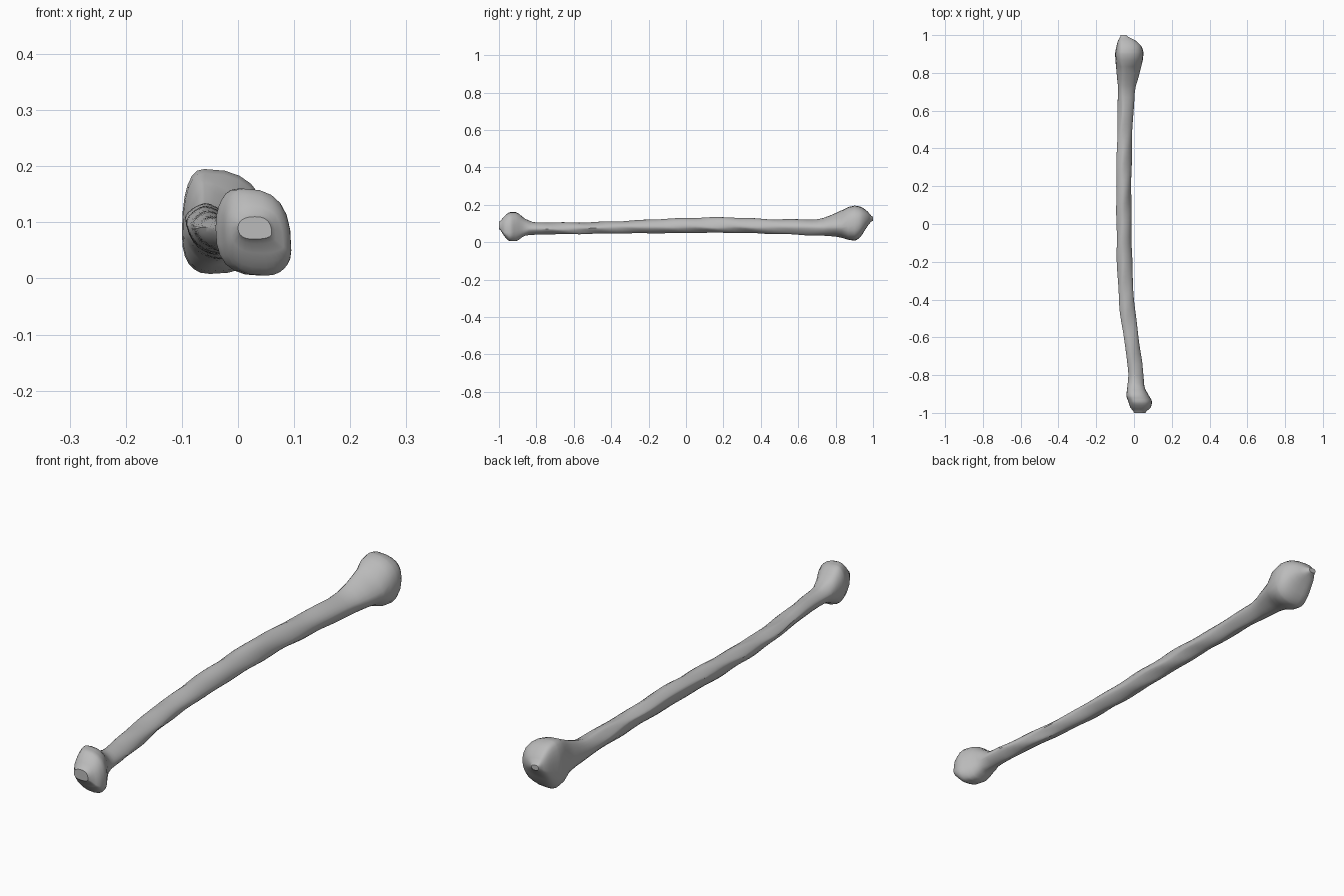
import bpy
import bmesh
import math

cube = bpy.data.objects.get("Cube")
if cube:
    bpy.data.objects.remove(cube)

# Sections along the bone: y, left x, right x, bottom z, top z,
# z of left edge, z of right edge, x of bottom ridge, x of top ridge
LOWER_END = [
    (-1.0, 0.0, 0.06, 0.07, 0.11, 0.09, 0.08, 0.03, 0.03),
    (-0.97, -0.02, 0.09, 0.03, 0.14, 0.09, 0.05, 0.05, 0.02),
    (-0.94, -0.03, 0.095, 0.005, 0.16, 0.09, 0.05, 0.05, 0.01),
    (-0.91, -0.04, 0.08, 0.005, 0.16, 0.09, 0.06, 0.04, 0.0),
    (-0.86, -0.035, 0.055, 0.035, 0.125, 0.08, 0.07, 0.02, 0.0),
    (-0.8, -0.03, 0.05, 0.04, 0.105, 0.08, 0.07, 0.01, 0.0),
]
SHAFT = [
    (-0.6, -0.055, 0.025, 0.043, 0.105, 0.09, 0.07, 0.0, -0.03),
    (-0.4, -0.08, 0.0, 0.046, 0.11, 0.09, 0.08, -0.03, -0.05),
    (-0.1, -0.092, -0.012, 0.048, 0.125, 0.1, 0.08, -0.05, -0.06),
    (0.2, -0.093, -0.014, 0.05, 0.133, 0.11, 0.08, -0.05, -0.06),
    (0.5, -0.088, -0.008, 0.043, 0.122, 0.1, 0.08, -0.04, -0.06),
    (0.7, -0.085, 0.005, 0.035, 0.122, 0.08, 0.08, -0.03, -0.06),
]
UPPER_END = [
    (0.8, -0.092, 0.03, 0.03, 0.155, 0.08, 0.08, -0.04, -0.06),
    (0.9, -0.1, 0.05, 0.008, 0.195, 0.08, 0.09, -0.05, -0.06),
    (0.93, -0.095, 0.045, 0.025, 0.19, 0.09, 0.1, -0.05, -0.06),
    (0.97, -0.085, 0.01, 0.085, 0.165, 0.11, 0.12, -0.05, -0.06),
    (1.0, -0.07, -0.04, 0.115, 0.135, 0.125, 0.125, -0.055, -0.06),
]
SECTIONS = LOWER_END + SHAFT + UPPER_END
SIDES = 24


def slope(i, k):
    """Slope of value k at section i, flat at peaks and at both ends."""
    if i in (0, len(SECTIONS) - 1):
        return 0.0
    a, b, c = SECTIONS[i - 1:i + 2]
    before = (b[k] - a[k]) / (b[0] - a[0])
    after = (c[k] - b[k]) / (c[0] - b[0])
    if before * after <= 0:
        return 0.0
    return 2 * before * after / (before + after)


def blend(i, t):
    """Smooth section between sections i and i + 1."""
    a, b = SECTIONS[i], SECTIONS[i + 1]
    step = b[0] - a[0]
    out = [a[0] + t * step]
    for k in range(1, len(a)):
        ease = t * t * (3 - 2 * t)
        out.append(a[k] + (b[k] - a[k]) * ease
                   + step * t * (1 - t) * ((1 - t) * slope(i, k) - t * slope(i + 1, k)))
    return out


def ring(bm, section):
    """Closed ring of four ridged quarter arcs."""
    y, left, right, low, high, z_left, z_right, x_low, x_high = section
    # Ridged on the shaft, rounder on the two knobs
    power = 0.82 if abs(y) > 0.85 else 1.2
    verts = []
    for n in range(SIDES):
        angle = math.tau * n / SIDES
        c, s = math.cos(angle), math.sin(angle)
        u, v = abs(c) ** power, abs(s) ** power
        side_x, side_z = (right, z_right) if c > 0 else (left, z_left)
        ridge_x, ridge_z = (x_high, high) if s > 0 else (x_low, low)
        mid_x = x_low + (x_high - x_low) * (1 + s) / 2
        mid_z = z_left + (z_right - z_left) * (1 + c) / 2
        x = mid_x + (side_x - mid_x) * u
        z = mid_z + (ridge_z - mid_z) * v
        # Shallow growth waviness along the shaft
        if abs(y) < 0.75:
            x += 0.0015 * math.sin(23 * y + 3 * angle)
            z += 0.0015 * math.sin(31 * y + 2 * angle)
        verts.append(bm.verts.new((x, y, z)))
    return verts


def loft(name, material):
    bm = bmesh.new()
    rings = []
    for i in range(len(SECTIONS) - 1):
        steps = max(3, round((SECTIONS[i + 1][0] - SECTIONS[i][0]) / 0.03))
        rings += [ring(bm, blend(i, n / steps)) for n in range(steps)]
    rings.append(ring(bm, SECTIONS[-1]))
    for a, b in zip(rings, rings[1:]):
        for n in range(SIDES):
            m = (n + 1) % SIDES
            bm.faces.new((a[n], a[m], b[m], b[n]))
    bm.faces.new(rings[0])
    bm.faces.new(rings[-1])
    bmesh.ops.recalc_face_normals(bm, faces=bm.faces)
    mesh = bpy.data.meshes.new(name)
    bm.to_mesh(mesh)
    bm.free()
    mesh.materials.append(material)
    obj = bpy.data.objects.new(name, mesh)
    bpy.context.collection.objects.link(obj)
    return obj


# Plain grey bone
grey = bpy.data.materials.new("bone grey")
grey.use_nodes = True
colour = (0.5, 0.5, 0.5, 1)
grey.diffuse_color = colour
grey.node_tree.nodes["Principled BSDF"].inputs["Base Color"].default_value = colour

bone = loft("long_bone", grey)
bpy.ops.object.select_all(action="DESELECT")
bone.select_set(True)
bpy.context.view_layer.objects.active = bone
bpy.ops.object.shade_smooth_by_angle(angle=math.radians(35))
